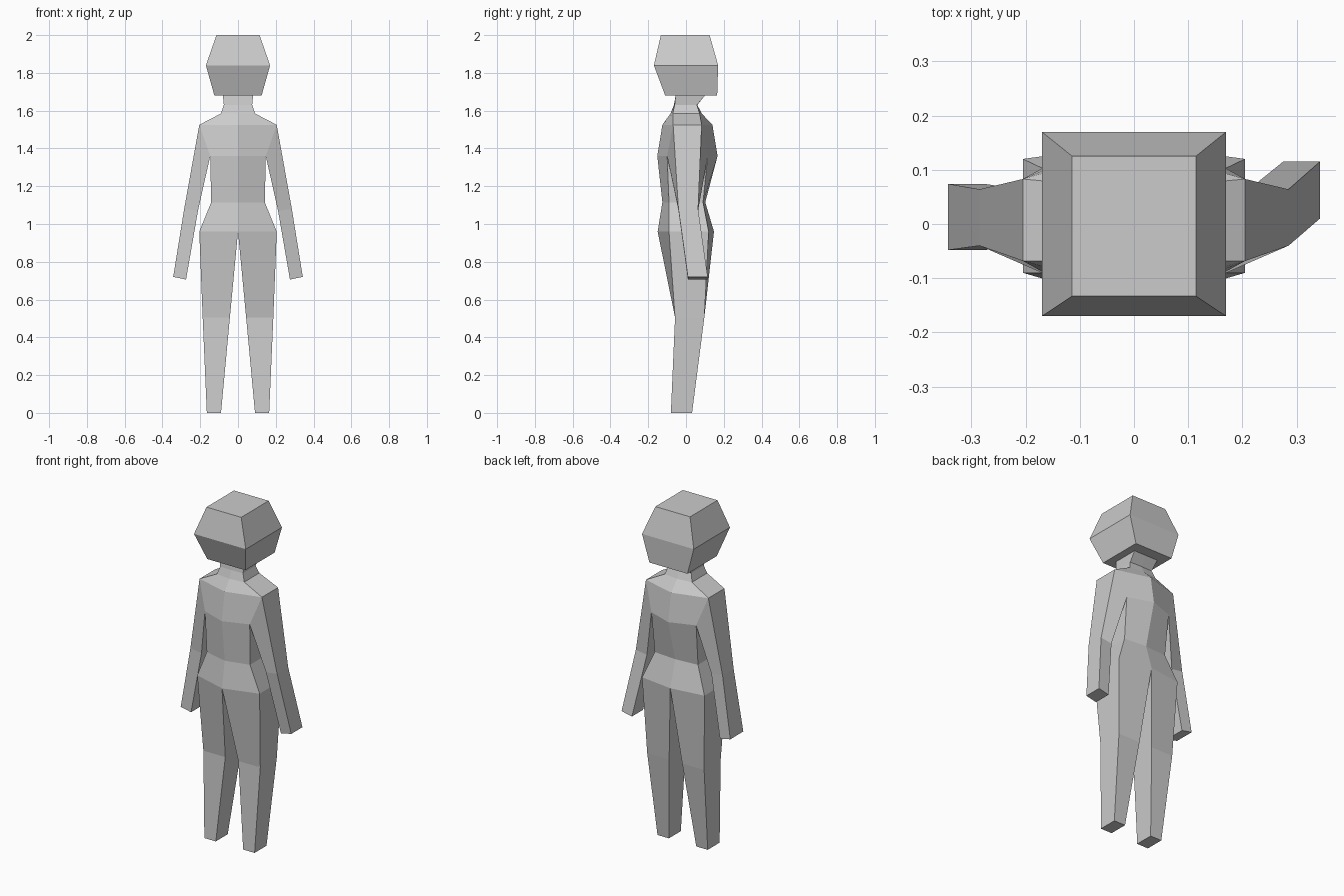
import bpy, bmesh

if "Cube" in bpy.data.objects:
    bpy.data.objects.remove(bpy.data.objects["Cube"])


def loft(name, rings, cap_first=False, cap_last=False, skip=()):
    """Skin a stack of equal-sized point rings; skip holds (ring, side) openings."""
    bm = bmesh.new()
    vs = [[bm.verts.new(p) for p in r] for r in rings]
    n = len(rings[0])
    for i in range(len(vs) - 1):
        for j in range(n):
            if (i, j) not in skip:
                k = (j + 1) % n
                bm.faces.new((vs[i][j], vs[i][k], vs[i + 1][k], vs[i + 1][j]))
    if cap_first:
        bm.faces.new(vs[0])
    if cap_last:
        bm.faces.new(vs[-1])
    bmesh.ops.recalc_face_normals(bm, faces=bm.faces)
    me = bpy.data.meshes.new(name)
    bm.to_mesh(me)
    bm.free()
    ob = bpy.data.objects.new(name, me)
    bpy.context.collection.objects.link(ob)
    return ob


def rect(z, x0, x1, y0, y1):
    return [(x0, y0, z), (x1, y0, z), (x1, y1, z), (x0, y1, z)]


def hexa(z, x, mid_front, mid_back, side_front, side_back):
    return [(0, mid_front, z), (x, side_front, z), (x, side_back, z),
            (0, mid_back, z), (-x, side_back, z), (-x, side_front, z)]


# Head: faceted block, widest at the middle
loft("head", [rect(1.68, -.125, .125, -.11, .165),
              rect(1.84, -.17, .17, -.17, .17),
              rect(2.0, -.114, .114, -.133, .125)], True, True)

# Torso with neck; sides left open where the arms join
loft("torso", [hexa(0.96, .205, -.15, .148, -.09, .12),
               hexa(1.115, .142, -.125, .102, -.09, .09),
               hexa(1.36, .147, -.152, .167, -.10, .115),
               hexa(1.525, .205, -.125, .14, -.068, .083),
               hexa(1.585, .09, -.082, .083, -.07, .072),
               hexa(1.63, .075, -.064, .06, -.06, .058),
               hexa(1.68, .08, -.055, .10, -.055, .10)],
     skip={(2, 1), (2, 4)})


# Arms: same shape, but the hands swing differently
def arm(name, s, y0, y1):
    def ring(outer, inner, of, ob, inf, inb):
        return [(s * outer[0], of, outer[1]), (s * outer[0], ob, outer[1]),
                (s * inner[0], inb, inner[1]), (s * inner[0], inf, inner[1])]
    loft(name, [ring((.205, 1.525), (.147, 1.36), -.068, .083, -.10, .115),
                ring((.285, 1.08), (.212, 1.07), -.04, .064, -.04, .064),
                ring((.343, .72), (.275, .706), y0, y1, y0, y1)],
         cap_last=True)


arm("arm_right_side", 1, .01, .115)
arm("arm_left_side", -1, -.048, .074)

# Legs: one side mirrored, meeting on the centre line at the crotch
hip = [(0, -.15, .96), (.205, -.09, .96), (.205, .12, .96), (0, .148, .96)]
leg = loft("legs", [hip, rect(.505, .043, .187, -.058, .097),
                    rect(0, .09, .165, -.08, .032)], cap_last=True)
leg.modifiers.new("mirror", 'MIRROR')
